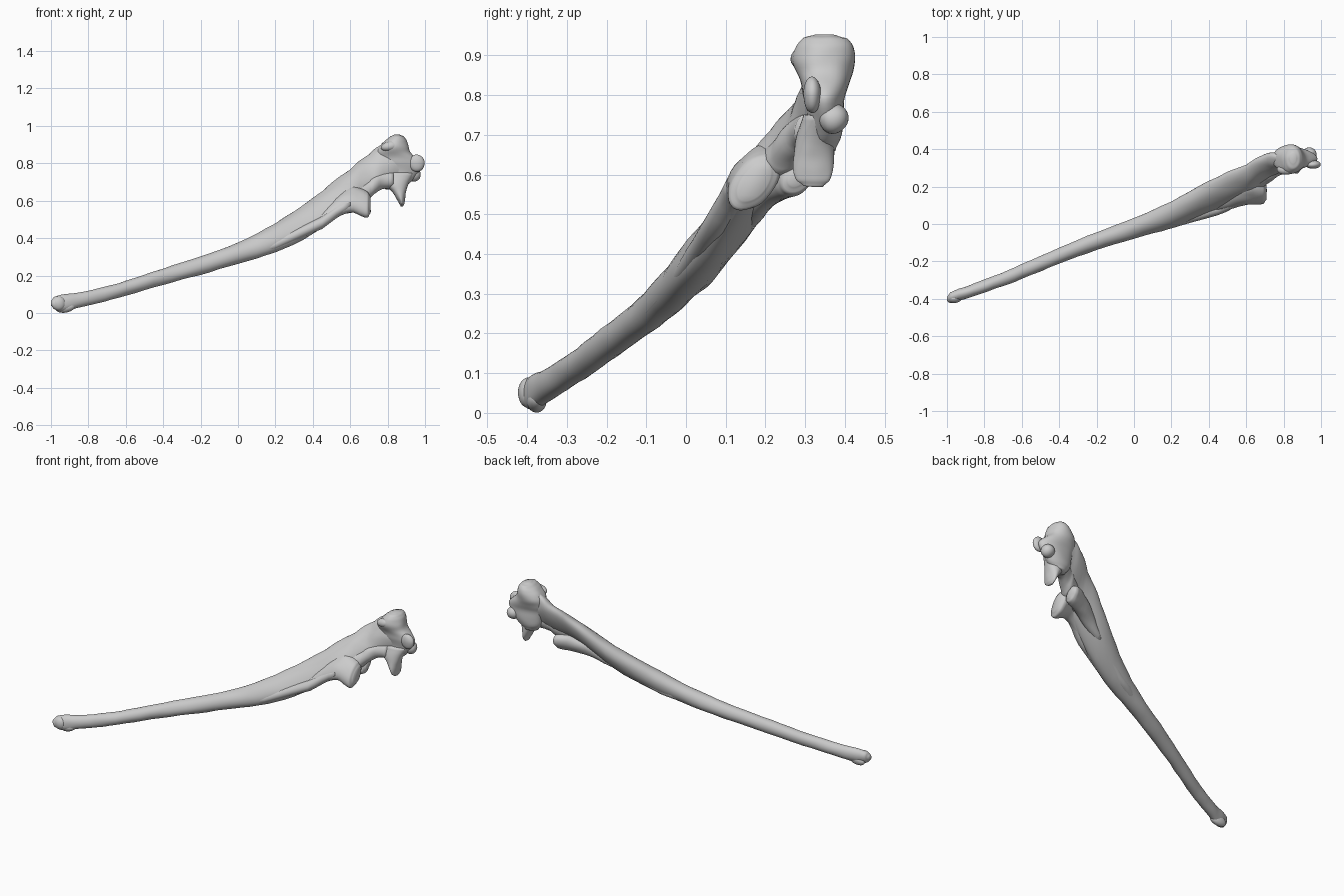
import bpy, bmesh, math
from mathutils import Matrix, Vector, noise

grey = bpy.data.materials.new("bone_grey")
grey.diffuse_color = (.6, .6, .6, 1)


def finish(bm, name):
    """Roughen a part slightly and add it to the scene with smooth shading."""
    bmesh.ops.recalc_face_normals(bm, faces=bm.faces[:])
    bm.normal_update()
    for v in bm.verts:
        p = v.co
        v.co = p + v.normal * .004 * noise.noise(Vector((p.x * 9, p.y * 20, p.z * 20)))
    for f in bm.faces:
        f.smooth = True
    mesh = bpy.data.meshes.new(name)
    bm.to_mesh(mesh)
    bm.free()
    mesh.materials.append(grey)
    bpy.context.collection.objects.link(bpy.data.objects.new(name, mesh))


def between(a, b, c, d, t):
    """Smooth curve value from b to c."""
    return .5 * (2 * b + (c - a) * t + (2 * a - 5 * b + 4 * c - d) * t * t
                 + (3 * b - a - 3 * c + d) * t ** 3)


def loft(name, stations, axis="x", n=32, steps=4):
    """Skin elliptical sections: (position, centre u, centre v, radius a, radius b, tilt)."""
    last = len(stations) - 1
    rows = []
    for k in range(last):
        quad = [stations[max(0, min(last, k + d))] for d in (-1, 0, 1, 2)]
        for s in range(steps):
            t = s / steps
            row = [between(*vals, t) for vals in zip(*quad)]
            # Position stays linear so that rings never cross
            row[0] = quad[1][0] * (1 - t) + quad[2][0] * t
            rows.append(row)
    rows.append(stations[-1])

    bm = bmesh.new()
    rings = []
    for p, cu, cv, a, b, tilt in rows:
        ca, sa = math.cos(math.radians(tilt)), math.sin(math.radians(tilt))
        ring = []
        for i in range(n):
            w = 2 * math.pi * i / n
            du, dv = a * math.cos(w), b * math.sin(w)
            u, v = cu + du * ca - dv * sa, cv + du * sa + dv * ca
            ring.append(bm.verts.new((p, u, v) if axis == "x" else (u, v, p)))
        rings.append(ring)
    bm.faces.new(rings[0])
    bm.faces.new(rings[-1][::-1])
    for r, s in zip(rings, rings[1:]):
        for i in range(n):
            j = (i + 1) % n
            bm.faces.new((r[i], s[i], s[j], r[j]))
    finish(bm, name)


def blob(name, centre, radii, tilt=0):
    """Ellipsoid knob, tilted about y."""
    bm = bmesh.new()
    m = (Matrix.Translation(centre) @ Matrix.Rotation(math.radians(tilt), 4, "Y")
         @ Matrix.Diagonal((*radii, 1)))
    bmesh.ops.create_uvsphere(bm, u_segments=28, v_segments=18, radius=1, matrix=m)
    finish(bm, name)


# Main shaft, widening to a tilted blade that runs into the head
loft("shaft", [
    (-1.00, -.398, .052, .014, .012, 60),
    (-.985, -.393, .053, .034, .026, 70),
    (-.94, -.380, .054, .045, .032, 80),
    (-.86, -.352, .066, .041, .033, 80),
    (-.75, -.313, .093, .040, .034, 60),
    (-.60, -.252, .132, .042, .037, 50),
    (-.40, -.170, .195, .045, .040, 50),
    (-.20, -.092, .253, .052, .044, 50),
    (0.00, -.022, .320, .062, .050, 50),
    (0.20, .050, .402, .090, .056, 50),
    (0.40, .143, .518, .118, .054, 50),
    (0.60, .228, .662, .130, .046, 51),
    (0.70, .300, .738, .124, .043, 60),
    (0.76, .325, .785, .115, .046, 70),
    (0.82, .340, .800, .100, .048, 80),
    (0.88, .345, .795, .080, .040, 88),
])

# Lengthwise ridges on the front and underside of the shaft
loft("front_ridge", [
    (-.50, -.212, .163, .012, .010, 50),
    (-.10, -.083, .268, .024, .018, 50),
    (0.20, .003, .368, .030, .024, 50),
    (0.45, .080, .483, .034, .030, 50),
    (0.60, .135, .580, .034, .030, 50),
])
loft("rear_ridge", [
    (-.25, -.098, .235, .012, .010, 45),
    (-.05, -.026, .293, .028, .022, 45),
    (0.07, .022, .327, .034, .028, 45),
    (0.20, .072, .383, .032, .028, 45),
    (0.40, .158, .485, .022, .020, 45),
], n=24)

# Upright head, broadest just under its top
loft("head", [
    (.952, .850, .352, .016, .026, 0),
    (.944, .850, .351, .036, .056, 0),
    (.925, .845, .349, .056, .072, 0),
    (.895, .836, .347, .075, .079, 0),
    (.860, .832, .349, .092, .072, 0),
    (.825, .850, .350, .110, .060, 0),
    (.790, .866, .349, .116, .051, 0),
    (.740, .858, .352, .100, .046, 0),
    (.690, .840, .345, .074, .044, 0),
    (.660, .835, .340, .045, .036, 0),
], axis="z")
blob("head_front_bump", (.815, .293, .893), (.050, .028, .026), -12)
blob("head_rear_tip", (.938, .371, .742), (.042, .037, .038), 25)
blob("head_front_tip", (.955, .318, .800), (.043, .024, .046))

# Upper hook of the joint notch
loft("notch_hook", [
    (.75, .845, .335, .095, .038, 0),
    (.69, .848, .325, .066, .048, 0),
    (.65, .860, .321, .040, .051, 0),
    (.61, .871, .319, .021, .050, 0),
    (.585, .876, .319, .013, .042, 0),
    (.570, .876, .320, .006, .024, 0),
], axis="z")

# Saddle floor of the notch
loft("notch_floor", [
    (.58, .200, .610, .060, .040, 45),
    (.70, .258, .660, .066, .044, 45),
    (.73, .278, .688, .060, .042, 45),
    (.77, .305, .710, .052, .044, 45),
    (.83, .322, .712, .050, .046, 45),
])

# Lower lip of the joint notch, front and rear lobes
loft("notch_front_lip", [
    (.36, .080, .435, .030, .026, 50),
    (.50, .125, .540, .058, .036, 50),
    (.60, .165, .605, .080, .044, 50),
    (.67, .172, .588, .085, .052, 50),
    (.695, .171, .580, .079, .048, 50),
    (.708, .172, .580, .054, .030, 50),
])
loft("notch_rear_lip", [
    (.38, .155, .480, .026, .022, 50),
    (.50, .200, .545, .048, .032, 50),
    (.60, .245, .585, .056, .040, 50),
    (.67, .275, .594, .056, .042, 48),
    (.695, .282, .594, .048, .034, 45),
    (.705, .282, .594, .028, .018, 45),
])

# Two small lobes at the far tip
blob("tip_front_lobe", (-.960, -.398, .052), (.038, .024, .038))
blob("tip_lower_lobe", (-.925, -.374, .032), (.055, .026, .030), -8)
